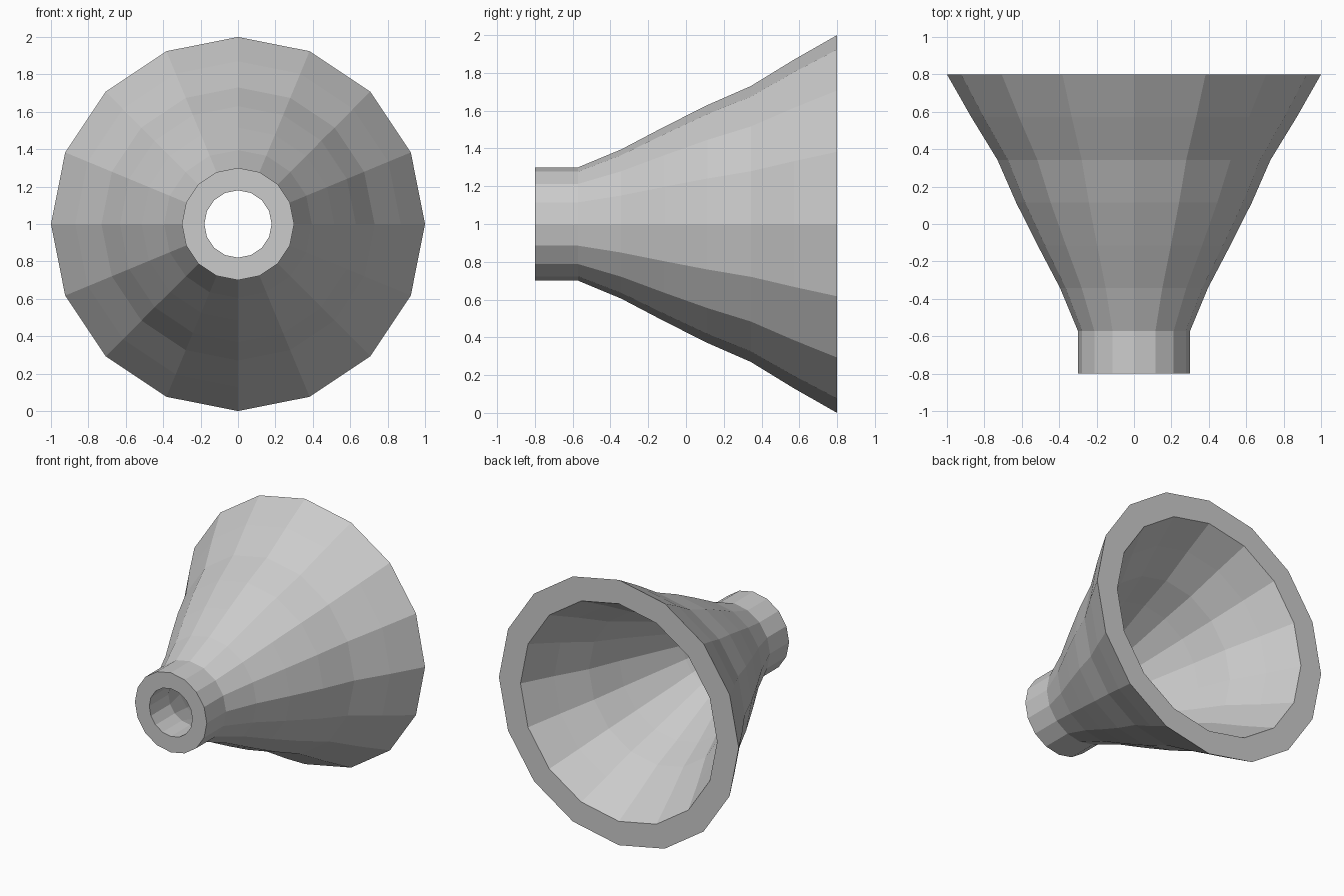
import bpy, bmesh
from math import sin, cos, pi

if "Cube" in bpy.data.objects:
    bpy.data.objects.remove(bpy.data.objects["Cube"])

SIDES = 16
STEP = 1.6 / 7

# Wall profile from neck to mouth: outer radii, then inner radii
outer = [0.30, 0.30, 0.395, 0.515, 0.63, 0.73, 0.87, 1.00]
inner = [0.18, 0.18, 0.265, 0.37, 0.475, 0.57, 0.70, 0.82]
profile = [(r, -0.8 + i * STEP) for i, r in enumerate(outer)]
profile += [(r, -0.8 + i * STEP) for i, r in reversed(list(enumerate(inner)))]

# Revolve the closed profile around the y axis
bm = bmesh.new()
rings = []
for r, y in profile:
    angles = [2 * pi * k / SIDES for k in range(SIDES)]
    rings.append([bm.verts.new((r * cos(a), y, 1 + r * sin(a))) for a in angles])
for i, ring in enumerate(rings):
    nxt = rings[(i + 1) % len(rings)]
    for k in range(SIDES):
        j = (k + 1) % SIDES
        bm.faces.new((ring[k], ring[j], nxt[j], nxt[k]))
bmesh.ops.recalc_face_normals(bm, faces=bm.faces)

# Hollow flared horn
mesh = bpy.data.meshes.new("flared_horn")
bm.to_mesh(mesh)
bm.free()
horn = bpy.data.objects.new("flared_horn", mesh)
bpy.context.collection.objects.link(horn)
